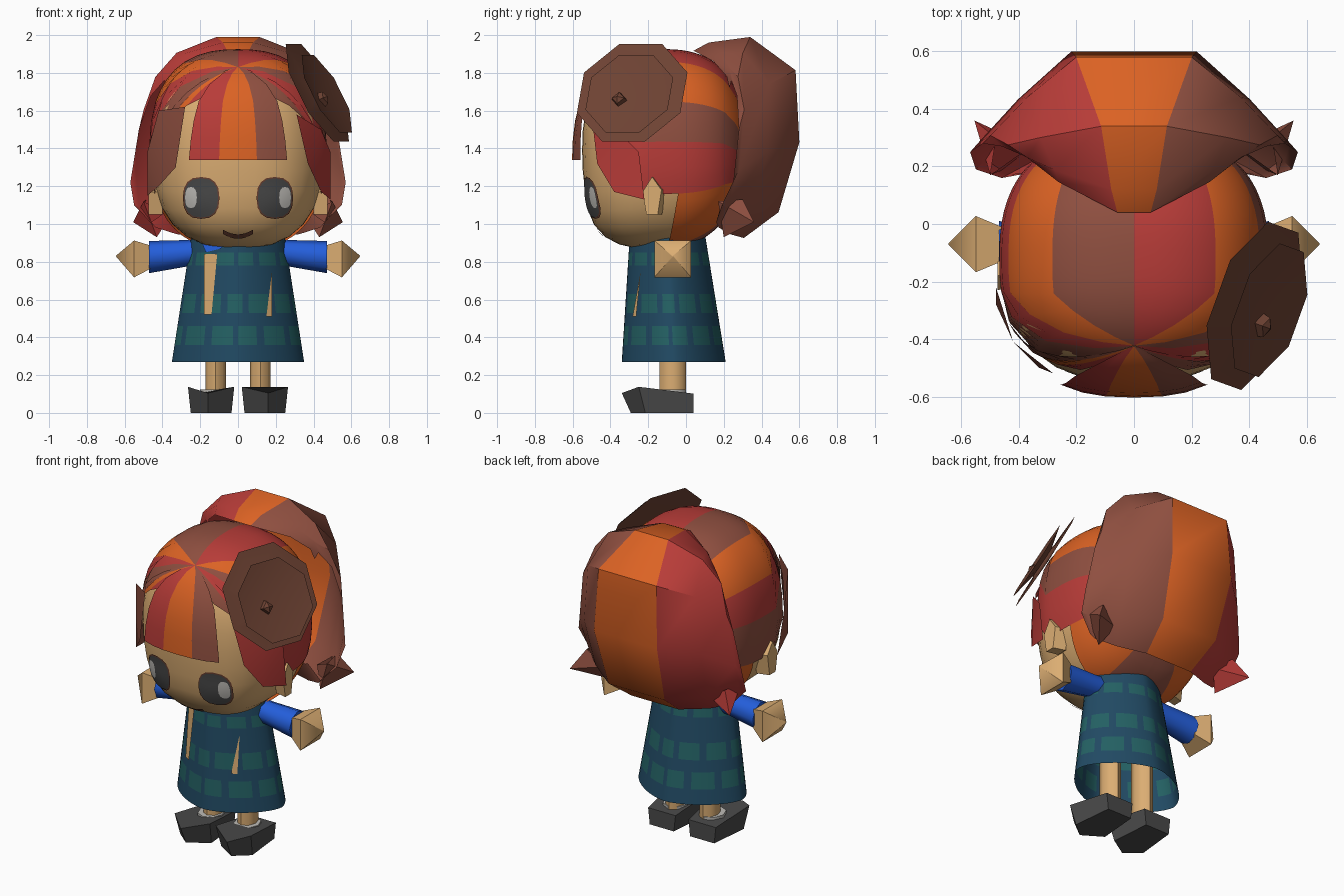
import bpy, bmesh, math
from mathutils import Vector as V

if "Cube" in bpy.data.objects:
    bpy.data.objects.remove(bpy.data.objects["Cube"])

# ---------- colours ----------
def lin(c):
    return c / 12.92 if c <= 0.04045 else ((c + 0.055) / 1.055) ** 2.4

PALETTE = {
    "red": (.72, .235, .22), "orange": (.86, .385, .14), "auburn": (.56, .31, .25),
    "brown": (.43, .26, .20), "skin": (.86, .68, .45), "navy": (.13, .29, .39),
    "teal": (.14, .38, .39), "blue": (.14, .37, .86), "charcoal": (.29, .29, .29),
    "light_grey": (.75, .74, .72)}
MATS = {}
for key, rgb in PALETTE.items():
    MATS[key] = bpy.data.materials.new(key)
    MATS[key].diffuse_color = (*[lin(c) for c in rgb], 1)

# ---------- helpers ----------
def build(name, verts, faces, colours, angle=40):
    """Mesh from points, faces and one colour name per face (or one for all)."""
    if isinstance(colours, str):
        colours = [colours] * len(faces)
    me = bpy.data.meshes.new(name)
    me.from_pydata([tuple(v) for v in verts], [], faces)
    used = list(dict.fromkeys(colours))
    for c in used:
        me.materials.append(MATS[c])
    for p, c in zip(me.polygons, colours):
        p.material_index = used.index(c)
    bm = bmesh.new()
    bm.from_mesh(me)
    bmesh.ops.remove_doubles(bm, verts=bm.verts, dist=0.0005)
    bmesh.ops.recalc_face_normals(bm, faces=bm.faces)
    bm.to_mesh(me)
    bm.free()
    ob = bpy.data.objects.new(name, me)
    bpy.context.collection.objects.link(ob)
    bpy.ops.object.select_all(action='DESELECT')
    ob.select_set(True)
    bpy.context.view_layer.objects.active = ob
    bpy.ops.object.shade_smooth_by_angle(angle=math.radians(angle))
    return ob

def grid(name, rows, colour, closed=False, caps=False, angle=40):
    """Skin a list of equally long point rows; colour is a name or f(row, col)."""
    n = len(rows[0])
    faces, cols = [], []
    for i in range(len(rows) - 1):
        for j in range(n if closed else n - 1):
            k = (j + 1) % n
            faces.append((i*n + j, i*n + k, (i+1)*n + k, (i+1)*n + j))
            cols.append(colour if isinstance(colour, str) else colour(i, j))
    if caps:
        last = (len(rows) - 1) * n
        faces += [tuple(range(n)), tuple(range(last, last + n))]
        cols += [cols[0], cols[-1]]
    return build(name, [p for r in rows for p in r], faces, cols, angle)

def ring(n, f, start=0.0):
    return [f(math.cos(a), math.sin(a)) for a in (start + 2*math.pi*j/n for j in range(n))]

def spow(v, e):
    return math.copysign(abs(v) ** e, v)

# ---------- head: a boxy ellipsoid whose jaw leans forward ----------
C, R, P = V((0, -.12, 1.39)), (.455, .43, .52), 2.5

def lean(p):
    p.y -= max(0, 1.2 - p.z) * .2
    return p

def surf(d, g=1.0):
    k = sum(abs(a / r) ** P for a, r in zip(d, R)) ** (-1 / P)
    return lean(C + V(d) * k * g)

def front_y(x, z):
    t = 1 - abs(x / R[0]) ** P - abs((z - C.z) / R[2]) ** P
    return C.y - R[1] * max(t, 0) ** (1 / P)

def on_face(x, z, off=.006):
    return lean(V((x, front_y(x, z) - off, z)))

rows = []
for i in range(17):
    t = math.pi * i / 16
    rows.append(ring(32, lambda c, s: surf((c*math.sin(t)*.46, s*math.sin(t)*.43, math.cos(t)*.52))))
grid("head", rows, "skin", closed=True)

# eyes with thin rims and highlights
def face_disc(name, x, z, rx, rz, colour, off):
    rs = [ring(16, lambda c, s: on_face(x + rx*k*spow(c, .8), z + rz*k*spow(s, .8), off))
          for k in (0, .35, .7, 1)]
    grid(name, rs, colour, closed=True)

for s, side in ((1, "right"), (-1, "left")):
    face_disc("eye_rim_" + side, s*.195, 1.138, .097, .111, "brown", .005)
    face_disc("eye_" + side, s*.195, 1.138, .09, .104, "charcoal", .008)
    face_disc("eye_highlight_" + side, s*.249, 1.14, .031, .056, "light_grey", .0095)
    # ears
    shape = ((-1, .2), (0, 1), (1, .3), (.6, -1), (-.6, -1))
    grid("ear_" + side, [[V((s*x, y + r*a, 1.15 + .1*b)) for a, b in shape]
                         for x, y, r in ((.40, -.16, .055), (.475, -.18, .05))],
         "skin", closed=True, caps=True)

# smile
grid("mouth", [[on_face(x/100, z0 + 4*(x/100)**2) for x in range(-8, 9, 2)] for z0 in (.922, .945)], "brown")

# ---------- striped hair cap, strands fan out from a point above the forehead ----------
POLE = V((0, -.31, .45))

def dense(path, n=4):
    out = [a.lerp(b, k/n) for a, b in zip(path, path[1:]) for k in range(n)]
    return out + [path[-1]]

def stations(phi, s):
    a = math.radians(phi)
    return [V((s*.45*math.sin(a), dy, .5*math.cos(a))) for dy in (-.11, .08, .25, .38)]

EDGES = [0, 17, 34, 48, 62, 85, 100, 115]
PHIS = [a + (b - a)*k/2 for a, b in zip(EDGES, EDGES[1:]) for k in (0, 1)] + [115]
STRIPES = {1: ["red", "red", "orange", "orange", "auburn", "red", "red"],
           -1: ["auburn", "auburn", "orange", "orange", "red", "auburn", "auburn"]}
for s, side in ((1, "right"), (-1, "left")):
    grid("hair_cap_" + side,
         [[surf(d, 1.03) for d in dense([POLE] + stations(p, s) + [V((0, .43, -.08))])] for p in PHIS],
         lambda i, j: STRIPES[s][i // 2])
    grid("hair_nape_" + side,
         [[surf(d, 1.025) for d in dense(stations(p, s)[1:] + [V((0, .43, -.08))])] for p in range(114, 181, 6)],
         lambda i, j: "orange" if i < 7 else "auburn")
    # temple panels fill the wedge between fringe and cap
    ends = [V((s*x, front_y(x, z), z)) - C for x, z in ((.18, 1.66), (.26, 1.62), (.34, 1.55), (.42, 1.42))]
    grid("temple_" + side, [[surf(d, 1.035) for d in dense([POLE, e], 8)] for e in ends],
         lambda i, j: ("auburn", "auburn", "red")[i] if s > 0 else ("red", "orange", "auburn")[i])

# fringe: panels that fan out quickly, then fall to a straight hem
FZ = [1.84, 1.80, 1.74, 1.65, 1.55, 1.45, 1.34]
FW = [0, .30, .58, .80, .90, .96, 1]
fringe = []
for x in (-.26, -.18, -.10, 0, .10, .18, .26):
    fringe.append([surf(POLE, 1.035)] +
                  [V((x*w, front_y(x*w, z) - .034 - .004*i, z)) for i, (z, w) in enumerate(zip(FZ[1:], FW[1:]))])
grid("fringe", fringe, lambda i, j: ("red", "red", "orange", "orange", "auburn", "auburn")[i])

# side locks in front of the ears
LOCK = [(0, 1, 5), (1, 2, 4, 5), (2, 3, 4)]
build("side_lock_right", [(.31, -.50, 1.58), (.44, -.37, 1.5), (.49, -.25, 1.38), (.49, -.22, 1.13),
                          (.44, -.38, 1.17), (.37, -.47, 1.32)], LOCK, "red")
build("side_lock_left", [(-.28, -.52, 1.62), (-.42, -.41, 1.6), (-.48, -.28, 1.38), (-.48, -.22, 1.15),
                         (-.42, -.41, 1.2), (-.33, -.50, 1.3)], LOCK, "auburn")

# ---------- big back hair: rows of (centre y, z, edge x, y, z, flat half width, stripe width) ----------
BACK = [(.04, 1.92, .37, .23, 1.72, .10, .10), (.12, 1.965, .39, .24, 1.76, .10, .13),
        (.34, 2.0, .46, .27, 1.68, .12, .16), (.58, 1.84, .525, .28, 1.50, .21, .25),
        (.60, 1.45, .57, .25, 1.22, .22, .25), (.49, 1.06, .55, .19, 1.10, .2, .23),
        (.31, .92, .46, .16, 1.01, .15, .23), (.20, 1.06, .36, .18, 1.08, .1, .23)]
rows = []
for yc, zc, xe, ye, ze, flat, st in BACK:
    row = []
    for u in (-1, -.8, -.5, -st, st, .5, .8, 1):
        a = u * math.pi / 2
        x = xe * math.sin(a)
        ky = max(0, (abs(x) - flat) / (xe - flat)) ** 1.15
        row.append(V((x, yc + (ye - yc)*ky, zc + (ze - zc)*(1 - math.cos(a)))))
    rows.append(row)
grid("back_hair", rows, lambda i, j: "red" if j < 3 else "orange" if j == 3 else "auburn")

# flicked tips
for s, side, col in ((1, "right", "auburn"), (-1, "left", "red")):
    build("hair_tip_" + side, [(s*.50, .17, 1.12), (s*.36, .27, 1.04), (s*.43, .2, .93), (s*.555, .36, 1.01), (s*.48, .3, 1.13)],
          [(0, 1, 2), (0, 2, 3), (0, 3, 4), (1, 2, 3), (1, 3, 4)], col)

# ---------- round double-plate hair ornament ----------
Q = V((.83, -.30, .46)).normalized().to_track_quat('Z', 'Y')
O = V((.42, -.285, 1.695))
OUT = V((1, -.3, -.1))
plate = [(0, -.015), (.315, 0), (.12, .005), (.1, .015), (.25, .05), (0, .01)]
grid("hair_ornament", [ring(8, lambda c, s: O + Q @ V((r*c, r*s, 0)) + OUT*h, math.pi/8) for r, h in plate],
     "brown", closed=True, angle=30)
grid("ornament_nub", [ring(4, lambda c, s: O + Q @ V((r*c, r*s, h)) + V((0, -.06, -.05)))
                      for r, h in ((.045, .01), (.035, .05), (0, .065))], "brown", closed=True)

# ---------- dress with rows of patches ----------
E = 1.25   # plan shape, between an ellipse and a diamond

def dress_size(z):
    t = (z - .27) / .71
    return .35 - .11*t, .275 - .08*t, -.065 - .035*t

def dress_pt(z, c, s, k=1):
    rx, ry, cy = dress_size(z)
    return V((rx*k*spow(c, E), cy + ry*k*spow(s, E), z))

LEVELS = [.27, .36, .46, .53, .63, .78, .85, .94]
rows = [ring(48, lambda c, s: dress_pt(z, c, s)) for z in LEVELS]
rows += [ring(48, lambda c, s: dress_pt(.985, c, s, .75)), ring(48, lambda c, s: V((0, -.08, .99)))]
grid("dress", rows, lambda i, j: "teal" if i in (1, 3, 5) and (j + i) % 4 else "navy", closed=True)

# flat details on the front of the dress
def dress_plate(name, pts, colour):
    out = []
    for x, z in pts:
        rx, ry, cy = dress_size(z)
        q = 2 / E
        out.append((x, cy - ry*(1 - abs(x/rx)**q)**(1/q) - .009, z))
    build(name, out, [tuple(range(len(out)))], colour)

dress_plate("slit_left", [(-.18, .52), (-.14, .52), (-.11, .84), (-.18, .84)], "skin")
dress_plate("slit_right", [(.15, .51), (.18, .51), (.18, .75)], "skin")
dress_plate("collar", [(-.20, .92), (-.17, .85), (-.09, .87), (-.06, .92)], "blue")

# ---------- limbs ----------
for s, side in ((1, "right"), (-1, "left")):
    # sleeve and pointed hand
    grid("sleeve_" + side, [ring(8, lambda c, d: V((s*x, -.075 + r*c, z + r*d)))
                            for x, z, r in ((.10, .86, .07), (.27, .845, .07), (.47, .825, .085))],
         "blue", closed=True, caps=True, angle=50)
    grid("hand_" + side, [ring(4, lambda c, d: V((s*x, -.07 + r*c, z + r*d)), math.pi/4)
                          for x, z, r in ((.46, .825, .085), (.55, .815, .138), (.645, .83, .004))],
         "skin", closed=True, caps=True, angle=50)
    # leg and ankle trim
    grid("leg_" + side, [ring(8, lambda c, d: V((s*.118 + .055*c, -.07 + .07*d, z))) for z in (.09, .5)],
         "skin", closed=True, caps=True, angle=50)
    grid("sock_" + side, [ring(8, lambda c, d: V((s*.125 + .075*c, -.085 + .085*d, z))) for z in (.09, .125)],
         "light_grey", closed=True, caps=True, angle=50)
    # shoe with a pointed toe
    plan = [(.045, .04), (.235, .04), (.265, -.25), (.16, -.34), (.02, -.25)]
    tops = [.102, .102, .138, .105, .138]
    grid("shoe_" + side, [[V((s*(.14 + (x - .14)*.88), y*(.86 if y < 0 else 1), 0)) for x, y in plan],
                          [V((s*x, y, h)) for (x, y), h in zip(plan, tops)]],
         "charcoal", closed=True, caps=True, angle=30)

for m in bpy.data.materials:
    if m.users and not m.is_grease_pencil:
        m.use_nodes = True
        m.node_tree.nodes["Principled BSDF"].inputs["Base Color"].default_value = m.diffuse_color
